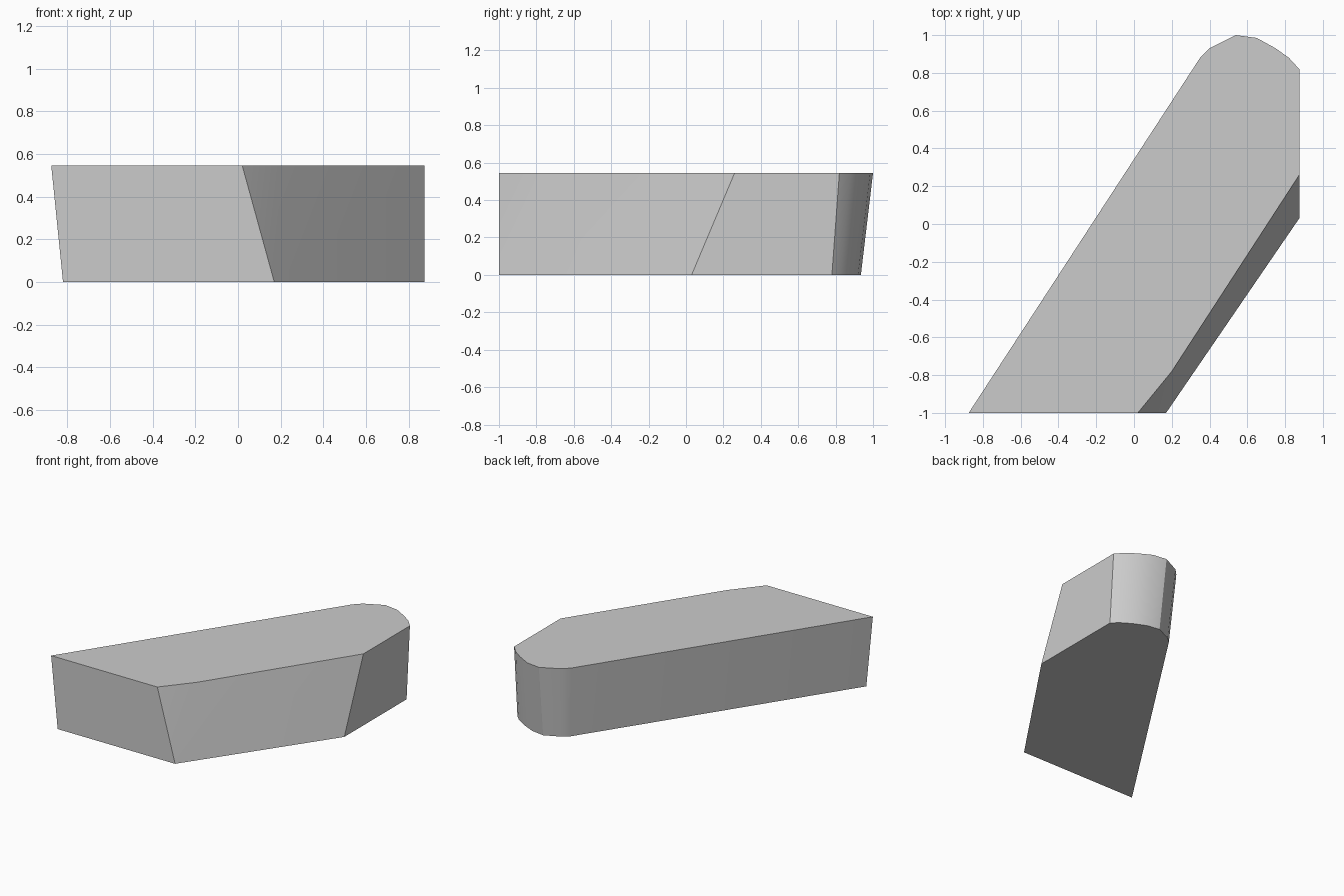
import bpy
import bmesh
import math

cube = bpy.data.objects.get("Cube")
if cube:
    bpy.data.objects.remove(cube, do_unlink=True)

HEIGHT = 0.545

# Matching outlines, anticlockwise from the front left corner
top_outline = [(-0.875, -1), (0.02, -1), (0.20, -0.78), (0.875, 0.26),
               (0.875, 0.82), (0.82, 0.88), (0.75, 0.93), (0.65, 0.985),
               (0.54, 1.0), (0.40, 0.93), (0.35, 0.88)]
base_outline = [(-0.82, -1), (0.17, -1), (0.17, -1), (0.875, 0.03),
                (0.875, 0.78), (0.83, 0.825), (0.75, 0.875), (0.65, 0.92),
                (0.55, 0.935), (0.43, 0.88), (0.385, 0.84)]

# Plain grey surface
grey = bpy.data.materials.new("plain_grey")
grey.use_nodes = True
color = (0.6, 0.6, 0.6, 1)
grey.diffuse_color = color
grey.node_tree.nodes["Principled BSDF"].inputs["Base Color"].default_value = color

# Loft the slanted block between the two outlines
bm = bmesh.new()
top = [bm.verts.new((x, y, HEIGHT)) for x, y in top_outline]
base = [bm.verts.new((x, y, 0)) for x, y in base_outline]
bm.faces.new(top)
bm.faces.new(base[::-1])
for i in range(len(top)):
    j = (i + 1) % len(top)
    bm.faces.new((base[i], base[j], top[j], top[i]))
bmesh.ops.remove_doubles(bm, verts=bm.verts, dist=0.001)
bmesh.ops.recalc_face_normals(bm, faces=bm.faces)

mesh = bpy.data.meshes.new("slanted_block")
bm.to_mesh(mesh)
bm.free()
mesh.materials.append(grey)
block = bpy.data.objects.new("slanted_block", mesh)
bpy.context.collection.objects.link(block)

# Soft rounded end, crisp rims and corners
bpy.context.view_layer.objects.active = block
block.select_set(True)
bpy.ops.object.shade_smooth_by_angle(angle=math.radians(30))
